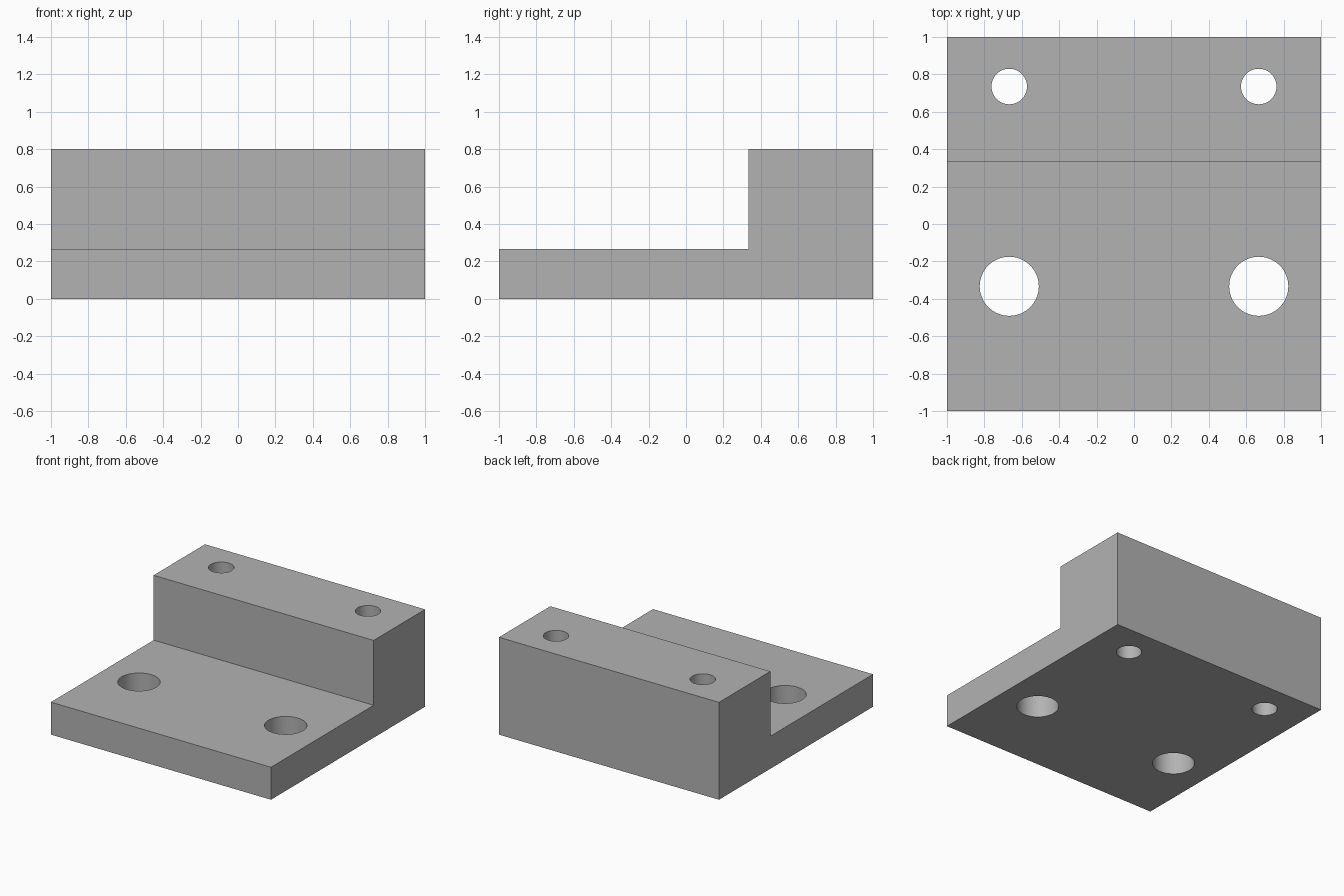
import bpy, bmesh, math

if "Cube" in bpy.data.objects:
    bpy.data.objects.remove(bpy.data.objects["Cube"], do_unlink=True)

GREY = (0.45, 0.45, 0.45, 1)
material = bpy.data.materials.new("plain grey")
material.use_nodes = True
material.diffuse_color = GREY
material.node_tree.nodes["Principled BSDF"].inputs["Base Color"].default_value = GREY

# Stepped block: side profile extruded across the width
profile = [(-1, 0), (1, 0), (1, 0.8), (0.333, 0.8), (0.333, 0.267), (-1, 0.267)]
bm = bmesh.new()
side = bm.faces.new([bm.verts.new((-1, y, z)) for y, z in profile])
extruded = bmesh.ops.extrude_face_region(bm, geom=[side])["geom"]
bmesh.ops.translate(bm, vec=(2, 0, 0),
                    verts=[v for v in extruded if isinstance(v, bmesh.types.BMVert)])
bmesh.ops.recalc_face_normals(bm, faces=bm.faces)
mesh = bpy.data.meshes.new("stepped_block")
bm.to_mesh(mesh)
bm.free()
mesh.materials.append(material)
block = bpy.data.objects.new("stepped_block", mesh)
bpy.context.collection.objects.link(block)


def drill(name, x, y, radius):
    """Cut a vertical through hole in the block."""
    bpy.ops.mesh.primitive_cylinder_add(vertices=64, radius=radius, depth=2,
                                        location=(x, y, 0.4))
    cutter = bpy.context.object
    cutter.name = name
    cutter.hide_render = True
    cutter.data.materials.append(material)
    cut = block.modifiers.new(name, 'BOOLEAN')
    cut.operation = 'DIFFERENCE'
    cut.solver = 'EXACT'
    cut.object = cutter
    bpy.context.view_layer.objects.active = block
    bpy.ops.object.modifier_apply(modifier=cut.name)
    bpy.data.objects.remove(cutter, do_unlink=True)


# Large holes through the plate, small holes through the raised step
for label, sign in (("left", 1), ("right", -1)):
    drill("plate_hole_" + label, sign * 0.667, -0.333, 0.158)
    drill("step_hole_" + label, sign * 0.667, 0.735, 0.095)

# Smooth hole walls, sharp block edges
bpy.ops.object.select_all(action='DESELECT')
block.select_set(True)
bpy.context.view_layer.objects.active = block
bpy.ops.object.shade_smooth_by_angle(angle=math.radians(30))
